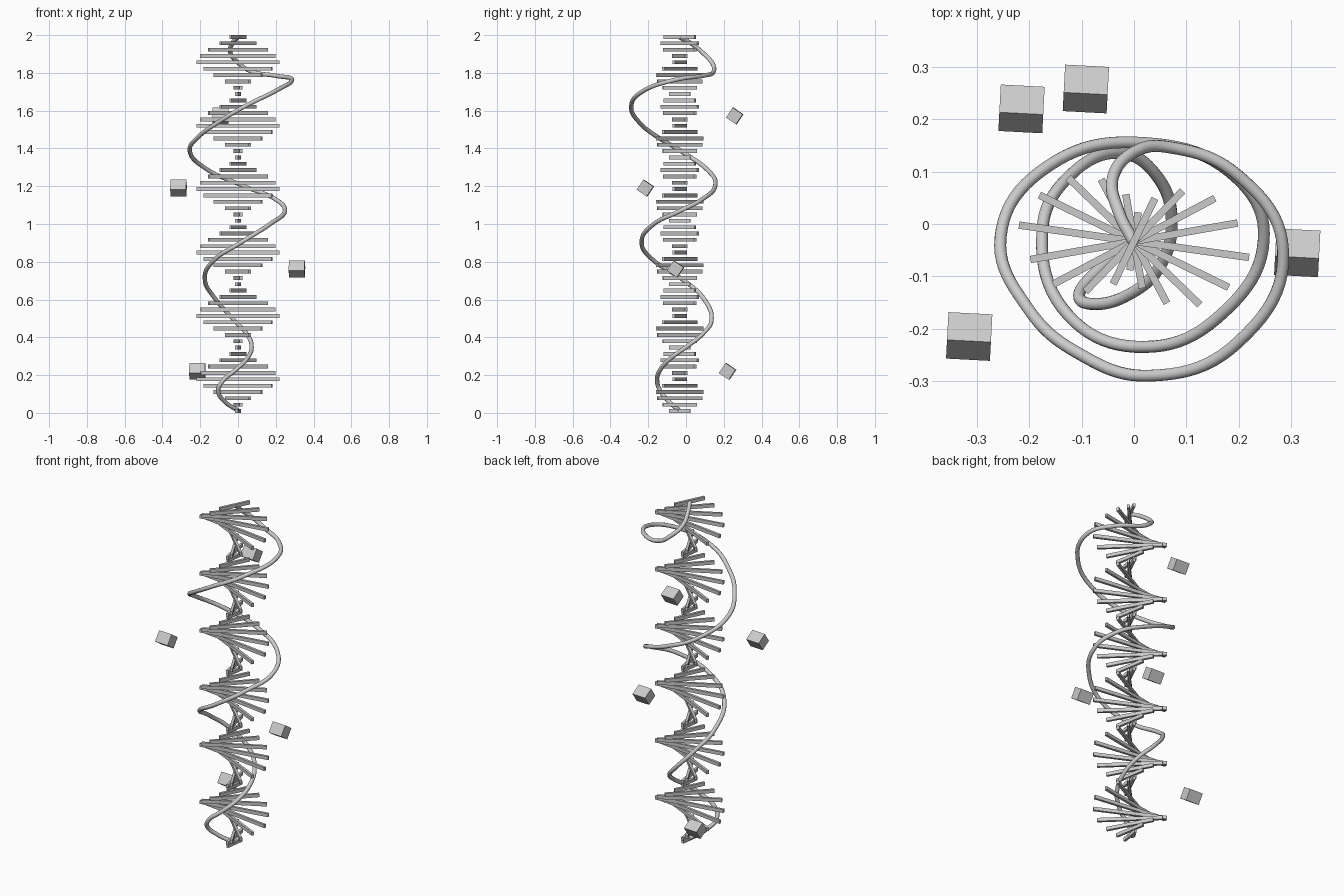
import bpy, math

if "Cube" in bpy.data.objects:
    bpy.data.objects.remove(bpy.data.objects["Cube"])

grey = bpy.data.materials.new("light_grey")
grey.diffuse_color = (0.6, 0.6, 0.6, 1)
grey.use_nodes = True
grey.node_tree.nodes["Principled BSDF"].inputs["Base Color"].default_value = grey.diffuse_color


def box(name, loc, size, rot):
    bpy.ops.mesh.primitive_cube_add(size=1, location=loc, rotation=rot)
    ob = bpy.context.object
    ob.name = name
    ob.scale = size
    ob.data.materials.append(grey)
    return ob


# Twisting stack of slats: ten per half turn, longest in the middle of each group
HALF = [0.056, 0.091, 0.134, 0.175, 0.201, 0.222]
for i in range(60):
    k = i % 10
    half = HALF[min(k, 10 - k)]
    angle = math.radians(-98 + 18 * k)
    box(f"slat_{i:02d}", (0, -0.033, 0.01 + i * 1.98 / 59),
        (2 * half, 0.014, 0.02), (0, 0, angle))

# Ribbon tube winding around the slats, widening upwards
PATH = [(0, -.035, .012), (-.07, -.09, .06), (-.105, -.138, .12), (-.08, -.153, .17),
        (-.01, -.135, .23), (.05, -.08, .29), (.072, .01, .355), (.045, .09, .42),
        (-.02, .135, .49), (-.125, .09, .61), (-.175, -.01, .70), (-.125, -.175, .81),
        (.02, -.235, .905), (.17, -.17, 1.0), (.248, -.03, 1.07), (.2, .085, 1.13),
        (.02, .155, 1.205), (-.165, .11, 1.29), (-.255, -.025, 1.385),
        (-.2, -.165, 1.47), (-.11, -.245, 1.535), (.03, -.29, 1.62), (.2, -.225, 1.705),
        (.285, -.05, 1.765), (.2, .092, 1.785), (.065, .147, 1.81), (.005, .14, 1.85),
        (-.04, .09, 1.905), (-.028, .02, 1.96), (0, -.035, 1.988)]
curve = bpy.data.curves.new("winding_tube", "CURVE")
curve.dimensions = "3D"
curve.bevel_depth = 0.0115
curve.bevel_resolution = 4
curve.resolution_u = 10
curve.use_fill_caps = True
spline = curve.splines.new("BEZIER")
spline.bezier_points.add(len(PATH) - 1)
for bp, co in zip(spline.bezier_points, PATH):
    bp.co = co
    bp.handle_left_type = bp.handle_right_type = "AUTO"
tube = bpy.data.objects.new("winding_tube", curve)
bpy.context.collection.objects.link(tube)
curve.materials.append(grey)
bpy.ops.object.select_all(action="DESELECT")
tube.select_set(True)
bpy.context.view_layer.objects.active = tube
bpy.ops.object.convert(target="MESH")
bpy.ops.object.shade_smooth_by_angle(angle=math.radians(40))

# Floating tilted blocks
for n, loc in enumerate([(-.215, .22, .22), (.312, -.055, .762),
                         (-.315, -.215, 1.19), (-.092, .258, 1.572)]):
    box(f"floating_block_{n}", loc, (0.084, 0.064, 0.064),
        (math.radians(-34), 0, math.radians(-3)))
